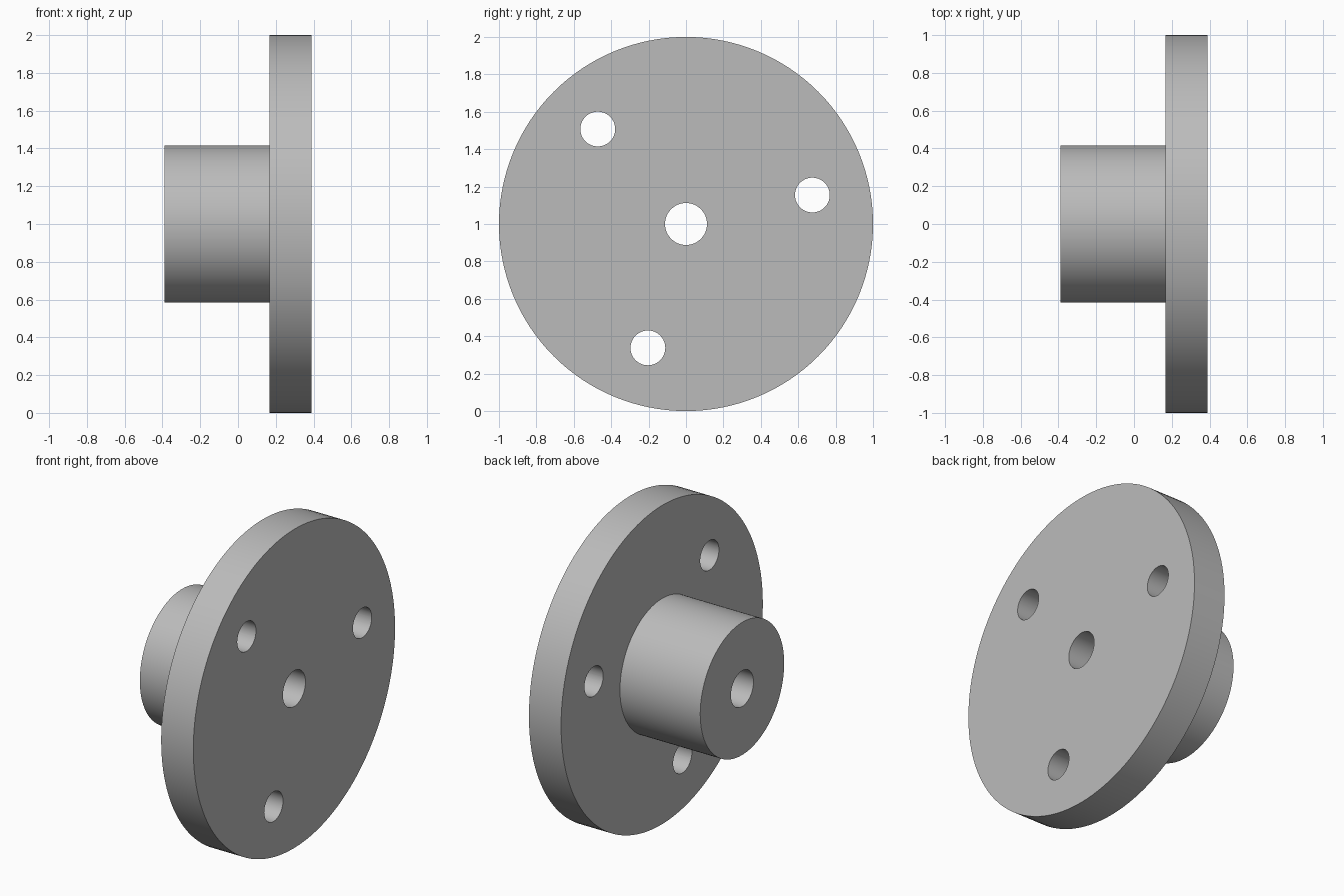
import bpy
import bmesh
from math import cos, sin, pi, radians
from mathutils import Matrix, Vector

cube = bpy.data.objects.get("Cube")
if cube:
    bpy.data.objects.remove(cube, do_unlink=True)

# Dimensions
BACK, STEP, FACE = -0.39, 0.167, 0.39
DISC_R, HUB_R, BORE_R = 1.0, 0.416, 0.112
HOLE_R, HOLE_CIRCLE, HOLE_START = 0.093, 0.693, 12.9
SEGMENTS = 128

# Plain grey metal
grey = bpy.data.materials.new("grey metal")
grey.use_nodes = True
colour = (0.5, 0.5, 0.5, 1)
grey.diffuse_color = colour
grey.node_tree.nodes["Principled BSDF"].inputs["Base Color"].default_value = colour


def add_object(name, bm):
    bmesh.ops.recalc_face_normals(bm, faces=bm.faces)
    mesh = bpy.data.meshes.new(name)
    bm.to_mesh(mesh)
    bm.free()
    mesh.materials.append(grey)
    obj = bpy.data.objects.new(name, mesh)
    bpy.context.collection.objects.link(obj)
    return obj


# Flange with hub and bore, turned about the x axis
profile = [(BACK, BORE_R), (BACK, HUB_R), (STEP, HUB_R),
           (STEP, DISC_R), (FACE, DISC_R), (FACE, BORE_R)]
bm = bmesh.new()
verts = [bm.verts.new((x, 0, r)) for x, r in profile]
edges = [bm.edges.new((verts[i - 1], verts[i])) for i in range(len(verts))]
bmesh.ops.spin(bm, geom=verts + edges, cent=(0, 0, 0), axis=(1, 0, 0),
               angle=2 * pi, steps=SEGMENTS, use_merge=True)
bmesh.ops.remove_doubles(bm, verts=bm.verts, dist=0.0001)
bmesh.ops.translate(bm, verts=bm.verts, vec=(0, 0, 1))
flange = add_object("hub_flange", bm)

# Three bolt holes, evenly spaced
bm = bmesh.new()
for i in range(3):
    a = radians(HOLE_START + 120 * i)
    centre = Vector(((STEP + FACE) / 2, HOLE_CIRCLE * cos(a), 1 + HOLE_CIRCLE * sin(a)))
    bmesh.ops.create_cone(bm, cap_ends=True, segments=64, radius1=HOLE_R,
                          radius2=HOLE_R, depth=0.4,
                          matrix=Matrix.Translation(centre) @ Matrix.Rotation(pi / 2, 4, "Y"))
cutter = add_object("bolt_hole_cutter", bm)
cutter.hide_render = True

cut = flange.modifiers.new("bolt holes", "BOOLEAN")
cut.operation = "DIFFERENCE"
cut.solver = "EXACT"
cut.object = cutter

bpy.ops.object.select_all(action="DESELECT")
flange.select_set(True)
bpy.context.view_layer.objects.active = flange
bpy.ops.object.modifier_apply(modifier=cut.name)
bpy.data.objects.remove(cutter, do_unlink=True)
bpy.ops.object.shade_smooth_by_angle(angle=radians(30))
